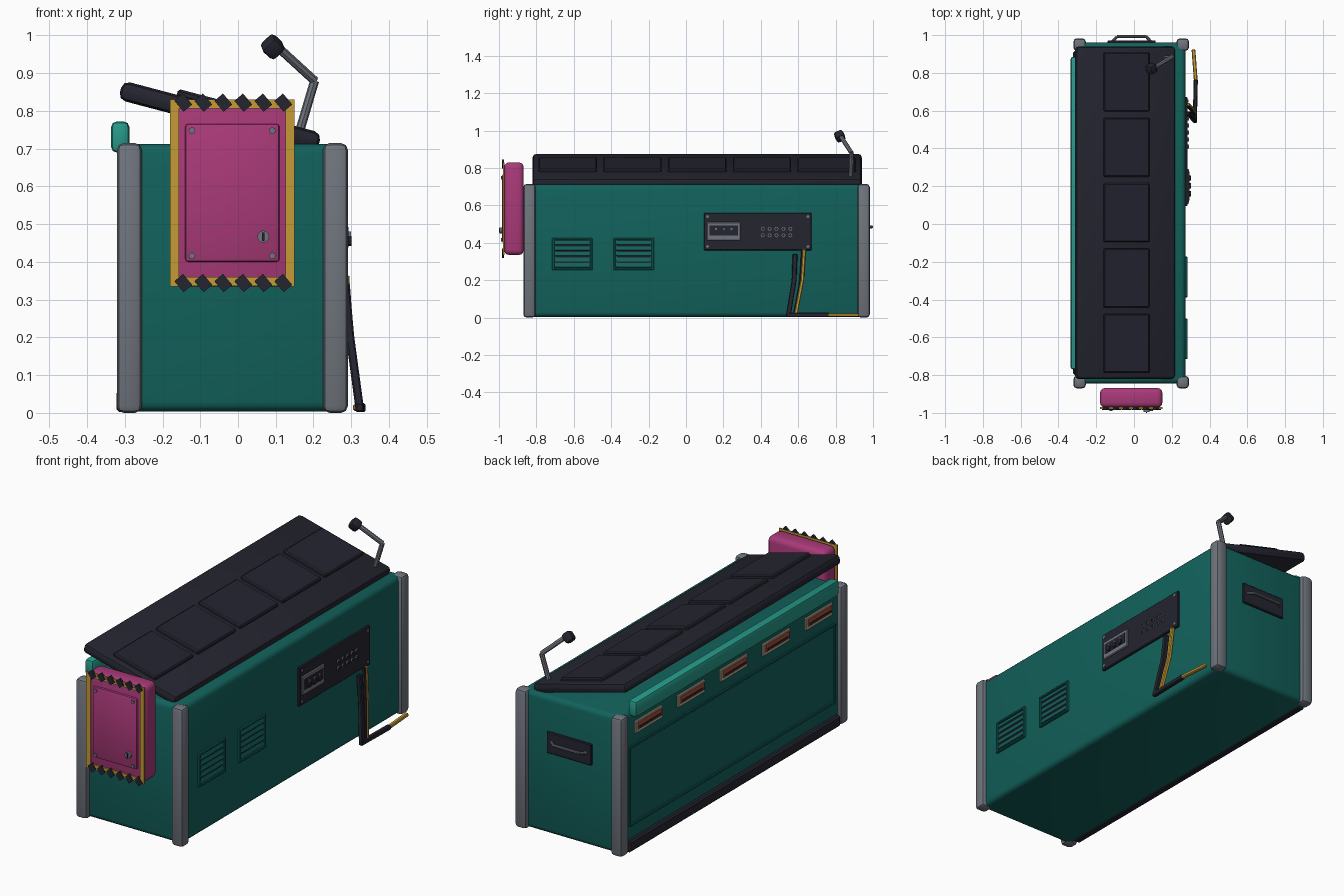
import bpy, bmesh, math
from mathutils import Vector, Matrix

if "Cube" in bpy.data.objects:
    bpy.data.objects.remove(bpy.data.objects["Cube"])


def material(name, r, g, b):
    m = bpy.data.materials.new(name)
    m.use_nodes = True
    m.diffuse_color = (r, g, b, 1)
    m.node_tree.nodes["Principled BSDF"].inputs["Base Color"].default_value = (r, g, b, 1)
    return m


TEAL = material("deep teal", 0.006, 0.12, 0.105)
MINT = material("light teal", 0.02, 0.32, 0.25)
NAVY = material("dark navy", 0.018, 0.018, 0.03)
GREY = material("metal grey", 0.16, 0.175, 0.205)
PINK = material("magenta", 0.4, 0.042, 0.19)
GOLD = material("warning yellow", 0.56, 0.33, 0.035)
CREAM = material("cream", 0.5, 0.44, 0.33)
RUST = material("rust red", 0.4, 0.08, 0.04)


def finish(name, bm, mat, matrix):
    mesh = bpy.data.meshes.new(name)
    bm.to_mesh(mesh)
    bm.free()
    mesh.materials.append(mat)
    ob = bpy.data.objects.new(name, mesh)
    ob.matrix_world = matrix
    bpy.context.collection.objects.link(ob)
    return ob


def block(name, center, size, mat, bevel=0, rot=Matrix(), segments=2):
    bm = bmesh.new()
    bmesh.ops.create_cube(bm, size=1)
    bmesh.ops.scale(bm, vec=size, verts=bm.verts)
    if bevel:
        bmesh.ops.bevel(bm, geom=bm.edges[:], offset=bevel, segments=segments,
                        profile=0.5, affect='EDGES')
    return finish(name, bm, mat, Matrix.Translation(center) @ rot.to_4x4())


def box(name, x, y, z, mat, bevel=0, segments=2):
    spans = (x, y, z)
    return block(name, [sum(s) / 2 for s in spans], [s[1] - s[0] for s in spans],
                 mat, bevel, segments=segments)


def rod(name, a, b, radius, mat, sides=10):
    a, b = Vector(a), Vector(b)
    bm = bmesh.new()
    bmesh.ops.create_cone(bm, cap_ends=True, segments=sides, radius1=radius,
                          radius2=radius, depth=(b - a).length)
    turn = Vector((0, 0, 1)).rotation_difference(b - a).to_matrix()
    return finish(name, bm, mat, Matrix.Translation((a + b) / 2) @ turn.to_4x4())


def strap(name, points, width, thick, mat):
    for i, (a, b) in enumerate(zip(points, points[1:])):
        a, b = Vector(a), Vector(b)
        d = (b - a).normalized()
        side = Vector((1, 0, 0)).cross(d).normalized()
        rot = Matrix((side.cross(d), side, d)).transposed()
        block(f"{name}_{i}", (a + b) / 2, (thick, width, (b - a).length + 0.01), mat, 0.004, rot, 1)


# Main case with corner posts
box("case_body", (-0.30, 0.272), (-0.845, 0.962), (0.004, 0.712), TEAL, 0.025, 3)
for x in (-0.288, 0.258):
    for y in (-0.837, 0.95):
        box("corner_post", (x - 0.033, x + 0.033), (y - 0.033, y + 0.033), (0, 0.715),
            GREY, 0.018)

# Tilted lid with raised plates
tilt = Matrix.Rotation(0.258, 3, 'Y')
lid_center = Vector((-0.048, 0.06, 0.786))
block("lid", lid_center, (0.545, 1.76, 0.052), NAVY, 0.02, tilt)
for i in range(5):
    offset = tilt @ Vector((0, (i - 2) * 0.346, 0.03))
    block("lid_plate", lid_center + offset, (0.25, 0.312, 0.024), NAVY, 0.006, tilt, 1)

# Rail, base strip and framed panel on the side of the case
box("side_rail", (-0.336, -0.288), (-0.77, 0.885), (0.69, 0.772), MINT, 0.014)
box("base_strip", (-0.322, -0.28), (-0.80, 0.915), (0.002, 0.06), NAVY, 0.008, 1)
for z in (0.13, 0.53):
    box("side_panel_edge", (-0.307, -0.295), (-0.78, 0.89), (z - 0.007, z + 0.007), TEAL, 0.003, 1)
for y in (-0.78, 0.89):
    box("side_panel_edge", (-0.307, -0.295), (y - 0.007, y + 0.007), (0.13, 0.53), TEAL, 0.003, 1)

# Row of small slots
for i in range(5):
    y = 0.045 + (i - 2) * 0.346
    box("slot_frame", (-0.308, -0.297), (y - 0.11, y + 0.11), (0.588, 0.652), CREAM, 0.003, 1)
    box("slot_face", (-0.312, -0.300), (y - 0.095, y + 0.095), (0.606, 0.642), RUST)
    box("slot_gap", (-0.315, -0.300), (y - 0.085, y + 0.085), (0.613, 0.622), NAVY)

# Louvred vents
for y in (-0.608, -0.28):
    for dz in (-0.08, 0.08):
        box("vent_frame", (0.265, 0.283), (y - 0.108, y + 0.108),
            (0.34 + dz - 0.006, 0.34 + dz + 0.006), TEAL, 0.003, 1)
    for dy in (-0.102, 0.102):
        box("vent_frame", (0.265, 0.283), (y + dy - 0.006, y + dy + 0.006),
            (0.254, 0.426), TEAL, 0.003, 1)
    box("vent_shadow", (0.268, 0.274), (y - 0.09, y + 0.09), (0.268, 0.412), NAVY)
    for i in range(5):
        block("vent_slat", (0.276, y, 0.28 + i * 0.03), (0.006, 0.19, 0.021), TEAL, 0,
              Matrix.Rotation(-0.3, 3, 'Y'))

# Control panel with sockets and buttons
box("control_panel", (0.268, 0.284), (0.095, 0.672), (0.36, 0.56), NAVY, 0.004, 1)
for y in (0.115, 0.652):
    for z in (0.38, 0.54):
        rod("panel_screw", (0.28, y, z), (0.288, y, z), 0.008, GREY, 8)
box("socket_box", (0.28, 0.291), (0.11, 0.292), (0.412, 0.51), GREY, 0.004, 1)
box("socket_recess", (0.288, 0.293), (0.125, 0.278), (0.438, 0.492), NAVY)
for y in (0.16, 0.202, 0.244):
    rod("socket_plug", (0.29, y, 0.455), (0.301, y, 0.455), 0.014, NAVY)
    box("socket_switch", (0.29, 0.299), (y - 0.005, y + 0.005), (0.452, 0.48), GREY)
for i in range(5):
    for z in (0.44, 0.475):
        y = 0.41 + i * 0.037
        rod("button", (0.28, y, z), (0.29, y, z), 0.011, GREY, 8)
        rod("button_cap", (0.289, y, z), (0.292, y, z), 0.007, NAVY, 8)

# Hanging cables that bend onto the ground
strap("black_cable", [(0.285, 0.583, 0.335), (0.297, 0.578, 0.2), (0.322, 0.548, 0.015)],
      0.026, 0.022, NAVY)
strap("yellow_cable", [(0.285, 0.632, 0.36), (0.297, 0.622, 0.2), (0.322, 0.588, 0.02)],
      0.018, 0.02, GOLD)
strap("yellow_cable_edge", [(0.284, 0.622, 0.36), (0.296, 0.612, 0.2), (0.321, 0.578, 0.02)],
      0.012, 0.016, NAVY)
strap("ground_cable", [(0.322, 0.54, 0.014), (0.327, 0.76, 0.014)], 0.024, 0.022, NAVY)
strap("ground_cable_end", [(0.327, 0.76, 0.014), (0.315, 0.92, 0.014)], 0.018, 0.02, GOLD)

# Front box with hazard frame
box("front_box", (-0.18, 0.15), (-0.972, -0.868), (0.335, 0.83), PINK, 0.026, 3)
for x in (-0.168, 0.138):
    box("hazard_side", (x - 0.012, x + 0.012), (-0.979, -0.97), (0.335, 0.83), GOLD)
for z in (0.348, 0.818):
    box("hazard_bar", (-0.18, 0.15), (-0.979, -0.97), (z - 0.012, z + 0.012), GOLD)
    for i in range(6):
        block("hazard_stripe", (-0.145 + i * 0.053, -0.978, z + math.copysign(0.004, z - 0.5)),
              (0.03, 0.012, 0.038), NAVY, 0, Matrix.Rotation(-0.7, 3, 'Y'))
box("front_door", (-0.14, 0.11), (-0.983, -0.965), (0.40, 0.766), PINK, 0.008)
for x in (-0.122, 0.091):
    for z in (0.416, 0.748):
        rod("door_bolt", (x, -0.99, z), (x, -0.98, z), 0.009, GREY, 8)
rod("door_lock", (0.067, -0.996, 0.467), (0.067, -0.98, 0.467), 0.016, GREY, 12)
box("keyhole", (0.064, 0.070), (-1.0, -0.99), (0.456, 0.478), NAVY)

# Back handle
box("handle_plate", (-0.14, 0.115), (0.955, 0.972), (0.425, 0.535), NAVY, 0.004, 1)
grip = [(-0.115, 0.965, 0.485), (-0.09, 0.992, 0.485), (0.065, 0.992, 0.485), (0.09, 0.965, 0.485)]
for a, b in zip(grip, grip[1:]):
    rod("handle_grip", a, b, 0.008, GREY)

# Bent lever with knob
root, elbow, tip = Vector((0.16, 0.88, 0.735)), Vector((0.203, 0.885, 0.88)), Vector((0.11, 0.83, 0.965))
for a, b in ((root, elbow), (elbow, tip)):
    rod("lever_arm", a, b, 0.012, GREY, 8)
turn = Vector((0, 0, 1)).rotation_difference(tip - elbow).to_matrix()
block("lever_knob", (0.092, 0.822, 0.97), (0.05, 0.05, 0.048), NAVY, 0.012, turn)

# Smooth bevels and round parts, keep hard edges
for ob in bpy.context.collection.objects:
    ob.select_set(ob.type == 'MESH')
    if ob.type == 'MESH':
        bpy.context.view_layer.objects.active = ob
bpy.ops.object.shade_smooth_by_angle(angle=math.radians(35))
